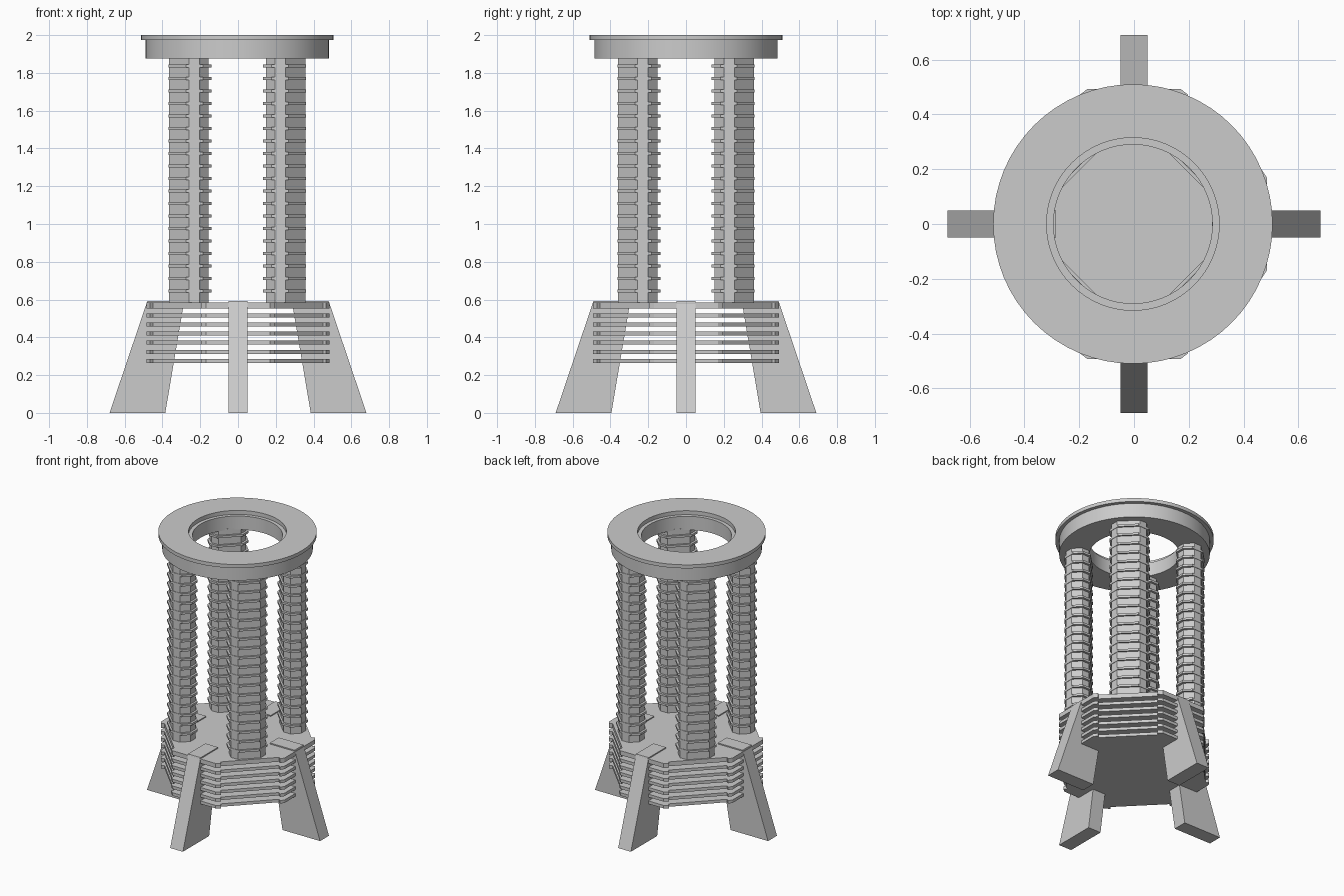
import bpy, bmesh
from math import cos, sin, pi, radians
from mathutils import Matrix, Vector

if "Cube" in bpy.data.objects:
    bpy.data.objects.remove(bpy.data.objects["Cube"])


def finish(name, bm):
    bmesh.ops.recalc_face_normals(bm, faces=bm.faces[:])
    me = bpy.data.meshes.new(name)
    bm.to_mesh(me)
    bm.free()
    ob = bpy.data.objects.new(name, me)
    bpy.context.collection.objects.link(ob)
    return ob


def prism(bm, pts, base, direction):
    """Extrude a closed outline given as 3D points."""
    face = bm.faces.new([bm.verts.new(base @ Vector(p)) for p in pts])
    ext = bmesh.ops.extrude_face_region(bm, geom=[face])["geom"]
    move = base.to_3x3() @ Vector(direction)
    for v in ext:
        if isinstance(v, bmesh.types.BMVert):
            v.co += move
    # keep the start cap so the solid is closed
    if not face.is_valid:
        return
    return face


def slab(bm, outline, z0, z1, mat=Matrix.Identity(4)):
    bot = [bm.verts.new(mat @ Vector((x, y, z0))) for x, y in outline]
    top = [bm.verts.new(mat @ Vector((x, y, z1))) for x, y in outline]
    bm.faces.new(bot[::-1])
    bm.faces.new(top)
    n = len(outline)
    for i in range(n):
        j = (i + 1) % n
        bm.faces.new((bot[i], bot[j], top[j], top[i]))


# Splayed legs, one per side
leg_profile = [(0.385, 0), (0.68, 0), (0.48, 0.592), (0.285, 0.592)]
for i, side in enumerate(("right", "back", "left", "front")):
    bm = bmesh.new()
    shift = 0.01 if i % 2 else 0.0
    # profile lies in XY, turned upright so its Y becomes Z
    mat = (Matrix.Rotation(i * pi / 2, 4, 'Z') @ Matrix.Translation((shift, 0, 0))
           @ Matrix.Rotation(pi / 2, 4, 'X'))
    slab(bm, leg_profile, -0.05, 0.05, mat)
    finish(side + "_leg", bm)

# Stacked platform plates with chamfered, slightly recessed corners
quarter = [(0.485, 0.17), (0.467, 0.197), (0.45, 0.182),
           (0.182, 0.455), (0.197, 0.472), (0.17, 0.493)]
outline = []
for k in range(4):
    q = quarter if k % 2 == 0 else [(y, x) for x, y in reversed(quarter)]
    a = k * pi / 2
    outline += [(x * round(cos(a)) - y * round(sin(a)),
                 x * round(sin(a)) + y * round(cos(a))) for x, y in q]
bm = bmesh.new()
for i in range(6):
    z = 0.265 + i * 0.048
    slab(bm, outline, z, z + 0.021)
slab(bm, outline, 0.553, 0.584)
finish("platform_plates", bm)

# Ribbed columns on the diagonals (local x = outward, y = sideways)
core = [(0.074, -0.074), (0.074, 0.074), (0.035, 0.113), (-0.035, 0.113),
        (-0.074, 0.074), (-0.074, -0.074), (-0.035, -0.113), (0.035, -0.113)]
rib = [(0.086, -0.066), (0.086, 0.066), (0.024, 0.128), (-0.042, 0.128),
       (-0.086, 0.084), (-0.086, -0.084), (-0.042, -0.128), (0.024, -0.128)]
for i in range(4):
    mat = (Matrix.Translation((-0.004, 0, 0))
           @ Matrix.Rotation(radians(45 + 90 * i), 4, 'Z')
           @ Matrix.Translation((0.256 * 2 ** 0.5, 0, 0)))
    bm = bmesh.new()
    slab(bm, core, 0.58, 1.885, mat)
    finish(f"column_{i + 1}", bm)
    bm = bmesh.new()
    for k in range(19):
        z = 0.637 + k * 0.0662
        slab(bm, rib, z, z + 0.015, mat)
    finish(f"column_ribs_{i + 1}", bm)

# Top ring: stepped profile lathed round the z axis
profile = [(0.29, 1.875), (0.485, 1.875), (0.485, 1.975), (0.51, 1.975),
           (0.51, 2.0), (0.315, 2.0), (0.315, 1.972), (0.29, 1.972)]
bm = bmesh.new()
SEG = 64
rings = [[bm.verts.new((r * cos(2 * pi * s / SEG) - 0.004, r * sin(2 * pi * s / SEG), z))
          for r, z in profile] for s in range(SEG)]
for s in range(SEG):
    a, b = rings[s], rings[(s + 1) % SEG]
    for k in range(len(profile)):
        m = (k + 1) % len(profile)
        bm.faces.new((a[k], b[k], b[m], a[m]))
top = finish("top_ring", bm)
bpy.context.view_layer.objects.active = top
top.select_set(True)
bpy.ops.object.shade_smooth_by_angle(angle=radians(30))
